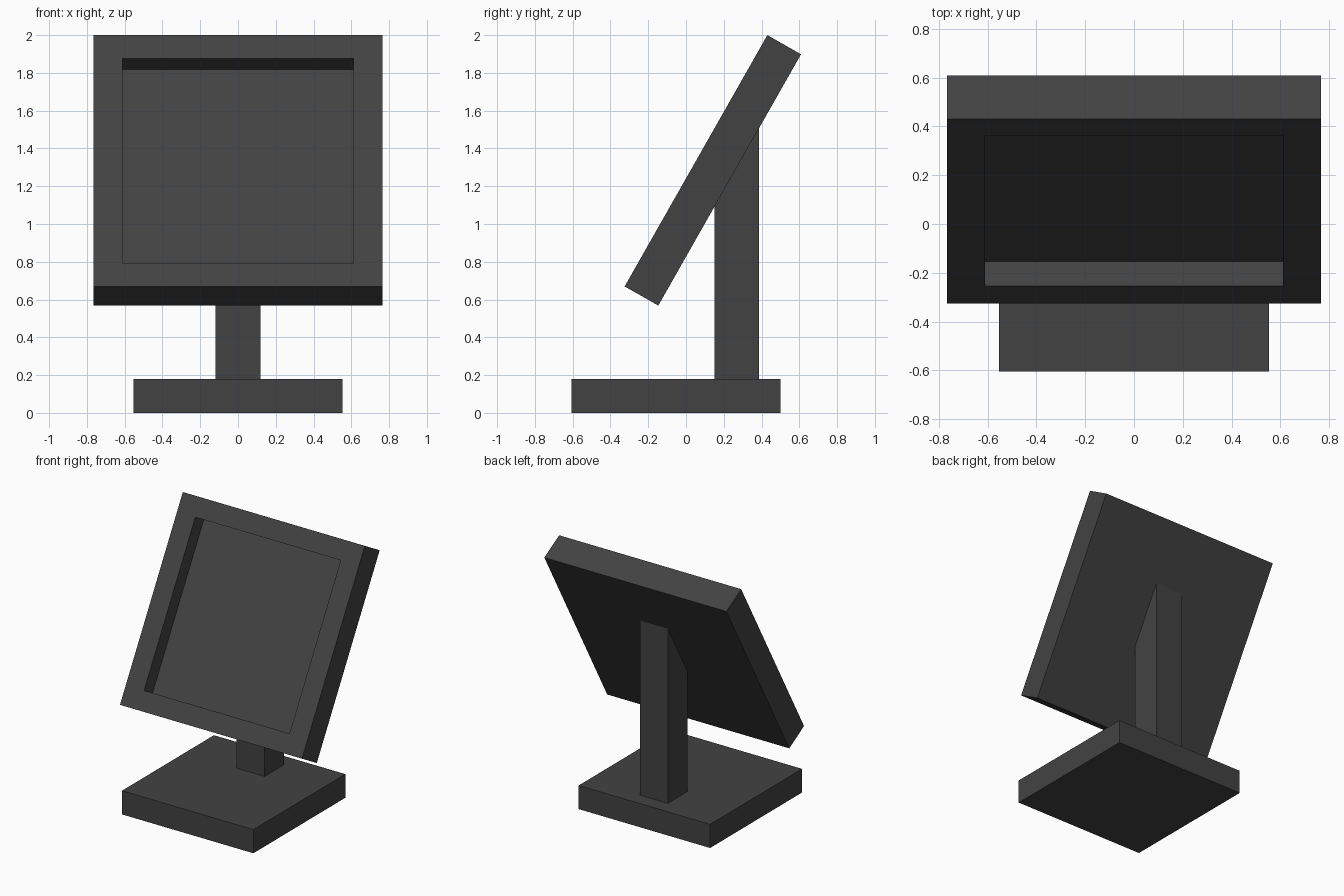
import bpy, bmesh, math
from mathutils import Matrix, Vector

if "Cube" in bpy.data.objects:
    bpy.data.objects.remove(bpy.data.objects["Cube"])

grey = bpy.data.materials.new("dark_grey")
grey.diffuse_color = (0.055, 0.055, 0.055, 1)
grey.use_nodes = True
grey.node_tree.nodes["Principled BSDF"].inputs["Base Color"].default_value = grey.diffuse_color


def finish(name, bm):
    bmesh.ops.recalc_face_normals(bm, faces=bm.faces)
    mesh = bpy.data.meshes.new(name)
    bm.to_mesh(mesh)
    bm.free()
    mesh.materials.append(grey)
    obj = bpy.data.objects.new(name, mesh)
    bpy.context.collection.objects.link(obj)
    return obj


def side_profile(name, pts, half_width):
    """Extrude a (y, z) profile across x."""
    bm = bmesh.new()
    face = bm.faces.new([bm.verts.new((-half_width, y, z)) for y, z in pts])
    new = bmesh.ops.extrude_face_region(bm, geom=[face])["geom"]
    bmesh.ops.translate(bm, vec=(2 * half_width, 0, 0),
                        verts=[v for v in new if isinstance(v, bmesh.types.BMVert)])
    return finish(name, bm)


# Square foot
side_profile("base", [(-0.605, 0), (0.5, 0), (0.5, 0.18), (-0.605, 0.18)], 0.553)

# Post, cut on a slant to meet the back of the panel
side_profile("post", [(0.15, 0.18), (0.387, 0.18), (0.387, 1.512), (0.15, 1.092)], 0.118)

# Tilted panel with a recessed screen
bm = bmesh.new()
bmesh.ops.create_cube(bm, size=1, matrix=Matrix.Diagonal((1.532, 0.205, 1.53, 1)))
front = min(bm.faces, key=lambda f: f.calc_center_median().y)
bmesh.ops.inset_region(bm, faces=[front], thickness=0.147)
new = bmesh.ops.extrude_face_region(bm, geom=[front])["geom"]
bmesh.ops.translate(bm, vec=(0, 0.117, 0),
                    verts=[v for v in new if isinstance(v, bmesh.types.BMVert)])
if front.is_valid:
    bmesh.ops.delete(bm, geom=[front], context='FACES_ONLY')
# fit the opening to its slightly taller than wide shape
for v in bm.verts:
    if abs(v.co.x) < 0.7:
        v.co.x = math.copysign(0.612, v.co.x)
        v.co.z = math.copysign(0.623, v.co.z)
panel = finish("screen_panel", bm)
panel.matrix_world = Matrix.Translation((0, 0.142, 1.284)) @ Matrix.Rotation(math.radians(-29.6), 4, 'X')
